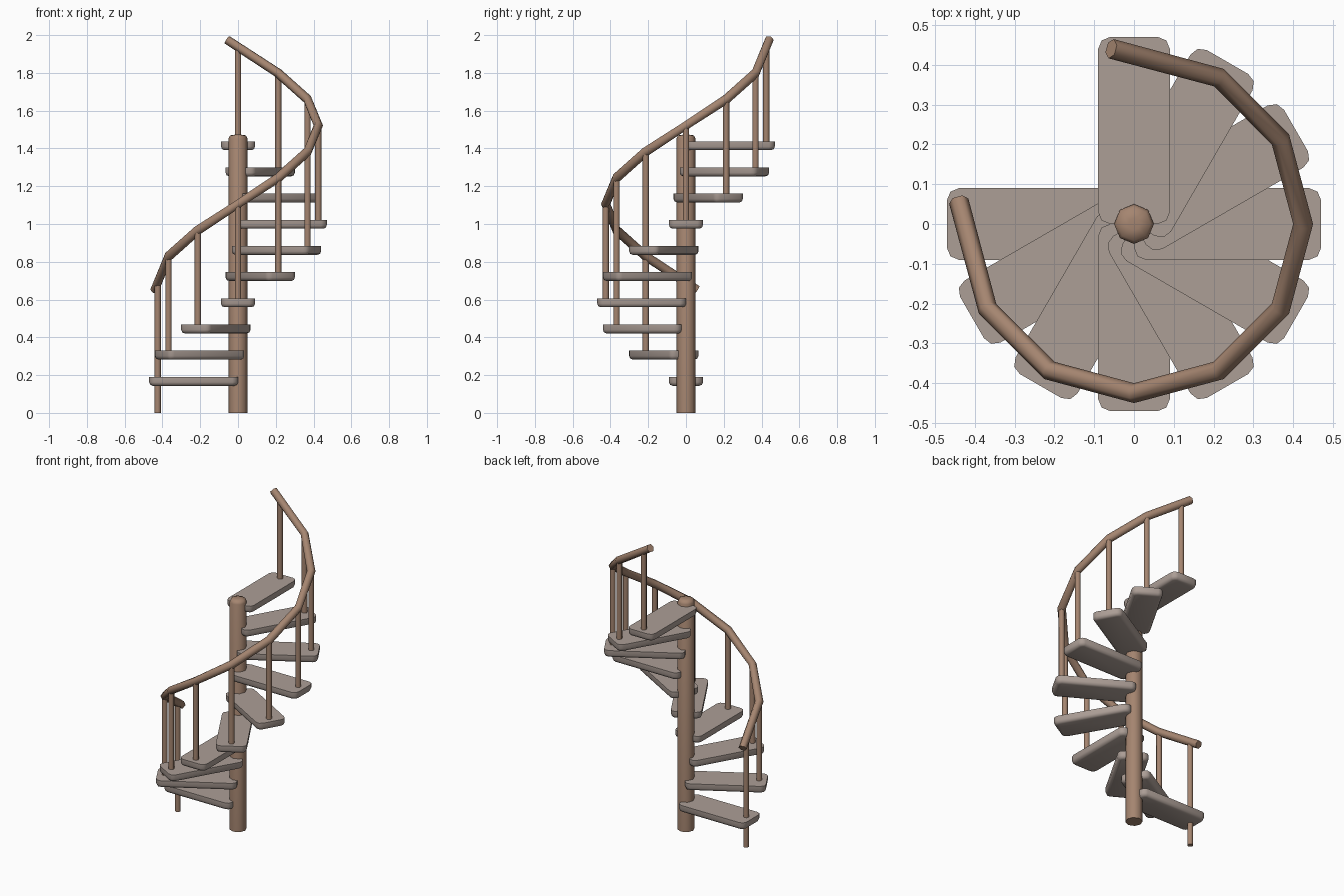
import bpy, bmesh
from math import sin, cos, pi, radians
from mathutils import Vector, Matrix

cube = bpy.data.objects.get("Cube")
if cube:
    bpy.data.objects.remove(cube, do_unlink=True)

STEPS = 10
RISE = 0.1386
RAIL_R = 0.425


def material(name, color):
    m = bpy.data.materials.new(name)
    m.use_nodes = True
    m.diffuse_color = (*color, 1)
    m.node_tree.nodes["Principled BSDF"].inputs["Base Color"].default_value = (*color, 1)
    return m


wood = material("warm brown wood", (0.376, 0.235, 0.162))
tread = material("grey brown tread", (0.413, 0.342, 0.305))


def finish(name, bm, mat, angle):
    bmesh.ops.recalc_face_normals(bm, faces=bm.faces)
    mesh = bpy.data.meshes.new(name)
    bm.to_mesh(mesh)
    bm.free()
    mesh.materials.append(mat)
    ob = bpy.data.objects.new(name, mesh)
    bpy.context.collection.objects.link(ob)
    bpy.ops.object.select_all(action='DESELECT')
    ob.select_set(True)
    bpy.context.view_layer.objects.active = ob
    bpy.ops.object.shade_smooth_by_angle(angle=radians(angle))
    return ob


def skin(bm, rings):
    """Join equal rings of points into a capped tube."""
    loops = [[bm.verts.new(p) for p in ring] for ring in rings]
    for a, b in zip(loops, loops[1:]):
        for i in range(len(a)):
            j = (i + 1) % len(a)
            bm.faces.new((a[i], a[j], b[j], b[i]))
    bm.faces.new(loops[0])
    bm.faces.new(loops[-1])


def circle(r, z, sides, center=(0, 0)):
    return [Vector((center[0] + r * cos(2 * pi * i / sides),
                    center[1] + r * sin(2 * pi * i / sides), z)) for i in range(sides)]


def step_angle(i):
    return pi + i * pi / 6


# Central pole with a softened top
bm = bmesh.new()
skin(bm, [circle(r, z, 8) for r, z in
          ((0.05, 0), (0.05, 1.452), (0.042, 1.469), (0.015, 1.473))])
finish("central_pole", bm, wood, 60)


# Treads: rounded plan corners, rounded lower edge, flat top
def add_step(i):
    bm = bmesh.new()
    bmesh.ops.create_cube(bm, size=1)
    bmesh.ops.scale(bm, vec=(0.47, 0.18, 0.047), verts=bm.verts)
    bmesh.ops.translate(bm, vec=(0.235, 0, 0), verts=bm.verts)
    upright = [e for e in bm.edges if abs(e.verts[0].co.z - e.verts[1].co.z) > 0.01]
    bmesh.ops.bevel(bm, geom=upright, offset=0.03, segments=2, profile=0.5, affect='EDGES')
    under = [e for e in bm.edges if all(v.co.z < -0.02 for v in e.verts)]
    bmesh.ops.bevel(bm, geom=under, offset=0.019, segments=2, profile=0.5, affect='EDGES')
    bmesh.ops.transform(bm, verts=bm.verts, matrix=Matrix.Translation(
        (0, 0, 0.167 + RISE * i)) @ Matrix.Rotation(step_angle(i), 4, 'Z'))
    finish(f"step_{i + 1}", bm, tread, 50)


# Handrail path: one point over each tread, with both ends run on a little
path = [Vector((RAIL_R * cos(step_angle(i)), RAIL_R * sin(step_angle(i)), 0.69 + RISE * i))
        for i in range(STEPS)]
rail_path = list(path)
rail_path[0] = path[0] + (path[0] - path[1]) * 0.27
rail_path[-1] = path[-1] + (path[-1] - path[-2]) * 0.27

bm = bmesh.new()
rings = []
for i, p in enumerate(rail_path):
    before = rail_path[max(i - 1, 0)]
    after = rail_path[min(i + 1, STEPS - 1)]
    along = (after - before).normalized()
    side = along.cross(Vector((0, 0, 1))).normalized()
    up = side.cross(along)
    rings.append([p + 0.025 * (side * cos(k * pi / 3) + up * sin(k * pi / 3))
                  for k in range(6)])
skin(bm, rings)
finish("handrail", bm, wood, 70)

# Treads and balusters; the first baluster reaches the ground
for i, p in enumerate(path):
    add_step(i)
    bottom = 0 if i == 0 else 0.167 + RISE * i
    bm = bmesh.new()
    skin(bm, [circle(0.017, z, 8, (p.x, p.y)) for z in (bottom, p.z)])
    finish(f"baluster_{i + 1}", bm, wood, 60)
